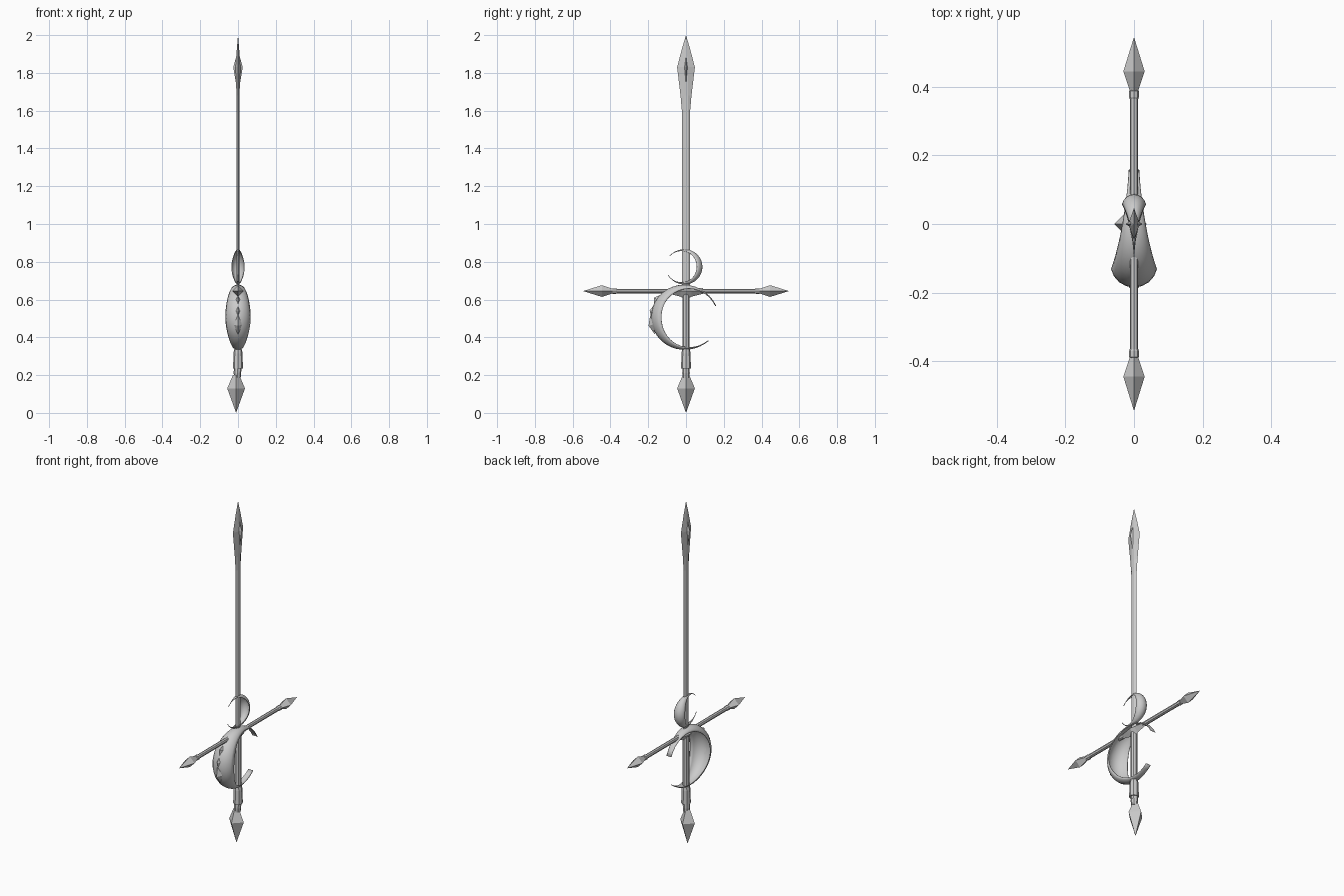
import bpy, math
from mathutils import Vector

if "Cube" in bpy.data.objects:
    bpy.data.objects.remove(bpy.data.objects["Cube"])


def make(name, verts, faces, smooth=None):
    mesh = bpy.data.meshes.new(name)
    mesh.from_pydata(verts, [], faces)
    ob = bpy.data.objects.new(name, mesh)
    bpy.context.collection.objects.link(ob)
    bpy.ops.object.select_all(action='DESELECT')
    bpy.context.view_layer.objects.active = ob
    ob.select_set(True)
    bpy.ops.object.mode_set(mode='EDIT')
    bpy.ops.mesh.select_all(action='SELECT')
    bpy.ops.mesh.remove_doubles(threshold=0.00002)
    bpy.ops.mesh.normals_make_consistent(inside=False)
    bpy.ops.object.mode_set(mode='OBJECT')
    if smooth:
        bpy.ops.object.shade_smooth_by_angle(angle=math.radians(smooth))
    return ob


def loft(name, rings, smooth=None):
    """Skin equal-sized closed rings and cap both ends."""
    n = len(rings[0])
    verts = [p for r in rings for p in r]
    faces = [(i * n + j, i * n + (j + 1) % n, (i + 1) * n + (j + 1) % n, (i + 1) * n + j)
             for i in range(len(rings) - 1) for j in range(n)]
    faces += [tuple(range(n)), tuple(range(len(verts) - n, len(verts)))]
    return make(name, verts, faces, smooth)


def spindle(name, profile, sides, axis, centre=(0, 0, 0), squash=(1, 1), smooth=None):
    """Turned form: profile of (distance along axis, radius)."""
    d = Vector(axis)
    u = Vector((1, 0, 0)) if abs(d.x) < 0.5 else Vector((0, 0, 1))
    v = d.cross(u)
    rings = []
    for h, r in profile:
        rings.append([Vector(centre) + d * h
                      + u * (r * squash[0] * math.cos(2 * math.pi * k / sides))
                      + v * (r * squash[1] * math.sin(2 * math.pi * k / sides))
                      for k in range(sides)])
    return loft(name, rings, smooth)


def crescent(name, cy, cz, radius, mid, up, down, width, end_width, depth, grow, segs=32):
    """Curved shell sweeping round the x axis, widest at the angle mid."""
    verts, faces, m = [], [], 8
    for i in range(segs + 1):
        s = -1 + 2 * i / segs
        a = math.radians(mid + s * (up if s > 0 else down))
        c = math.cos(abs(s) * math.pi / 2) ** 2
        w = end_width + (width - end_width) * c
        for j in range(m + 1):
            q = (-1 + 2 * j / m) * math.pi / 2.3
            k = math.sin(math.pi / 2.3)
            r = radius + grow * s ** 4 - (0.003 + depth * c) * (1 - math.cos(q))
            verts.append((w * math.sin(q) / k, cy + r * math.cos(a), cz + r * math.sin(a)))
    for i in range(segs):
        for j in range(m):
            p = i * (m + 1) + j
            faces.append((p, p + 1, p + m + 2, p + m + 1))
    ob = make(name, verts, faces, 40)
    mod = ob.modifiers.new("thickness", 'SOLIDIFY')
    mod.thickness = 0.003
    return ob


# Blade: six-sided section (z, half width, flat half width, half thickness)
sections = [(0.64, 0.022, 0.010, 0.007), (1.60, 0.022, 0.010, 0.007),
            (1.68, 0.029, 0.010, 0.008), (1.83, 0.047, 0.010, 0.013),
            (1.93, 0.021, 0.004, 0.006), (2.0, 0.0, 0.0, 0.0)]
loft("blade", [[(0, w, z), (t, f, z), (t, -f, z), (0, -w, z), (-t, -f, z), (-t, f, z)]
               for z, w, f, t in sections])
spindle("blade_tip_boss", [(1.68, 0.0), (1.83, 0.025), (1.92, 0.0)], 4, (0, 0, 1),
        squash=(1, 0.65))

# Grip, ferrule and pommel
spindle("grip", [(0.22, 0.018), (0.65, 0.018)], 8, (0, 0, 1), smooth=30)
spindle("ferrule", [(0.235, 0.026), (0.315, 0.024), (0.335, 0.021)], 8, (0, 0, 1))
spindle("pommel_neck", [(0.185, 0.017), (0.21, 0.02), (0.235, 0.019)], 8, (0, 0, 1),
        centre=(-0.003, 0, 0))
spindle("pommel", [(0.0, 0.0), (0.13, 0.047), (0.20, 0.017)], 4, (0, 0, 1),
        centre=(-0.01, 0, 0))

# Crossguard with mirrored arms, collars and spikes
for side, sy in (("front", -1), ("back", 1)):
    c, ax = (0, 0, 0.645), (0, sy, 0)
    spindle("crossguard_arm_" + side, [(0, 0.012), (0.37, 0.012)], 8, ax, c, smooth=30)
    spindle("crossguard_collar_" + side,
            [(0.365, 0.0125), (0.37, 0.0145), (0.388, 0.0145), (0.39, 0.009), (0.405, 0.012)],
            8, ax, c)
    spindle("crossguard_spike_" + side, [(0.388, 0.012), (0.445, 0.031), (0.545, 0.0)],
            4, ax, c)
    # Flared bracket below the arm
    loft("crossguard_bracket_" + side,
         [[(-w, sy * y, 0.645), (0, sy * y, 0.645 - d), (w, sy * y, 0.645), (0, sy * y, 0.66)]
          for y, w, d in ((0, 0.028, 0.045), (0.03, 0.024, 0.029), (0.09, 0.012, 0.014))])

# Crescent shells: hand guard facing the front, smaller one above facing the back
crescent("hand_guard", -0.015, 0.507, 0.17, 180, 137, 161, 0.067, 0.016, 0.065, 0.015)
crescent("upper_crescent", -0.005, 0.773, 0.092, 0, 145, 155, 0.035, 0.001, 0.034, 0.010, 28)

# Pointed studs along the outside of the hand guard
for i, (ang, length, height) in enumerate([(146, 0.03, 0.016), (169, 0.03, 0.012),
                                          (194, 0.055, 0.02)]):
    a = math.radians(ang)
    out = Vector((0, math.cos(a), math.sin(a)))
    tan = Vector((0, -math.sin(a), math.cos(a)))
    base = Vector((0, -0.015, 0.507)) + out * 0.166
    w = length * 0.4
    pts = [base + tan * length, base + Vector((w, 0, 0)), base - tan * length,
           base - Vector((w, 0, 0)), base + out * (height + 0.003)]
    make("guard_stud_%d" % (i + 1), pts,
         [(0, 1, 4), (1, 2, 4), (2, 3, 4), (3, 0, 4), (3, 2, 1, 0)])
